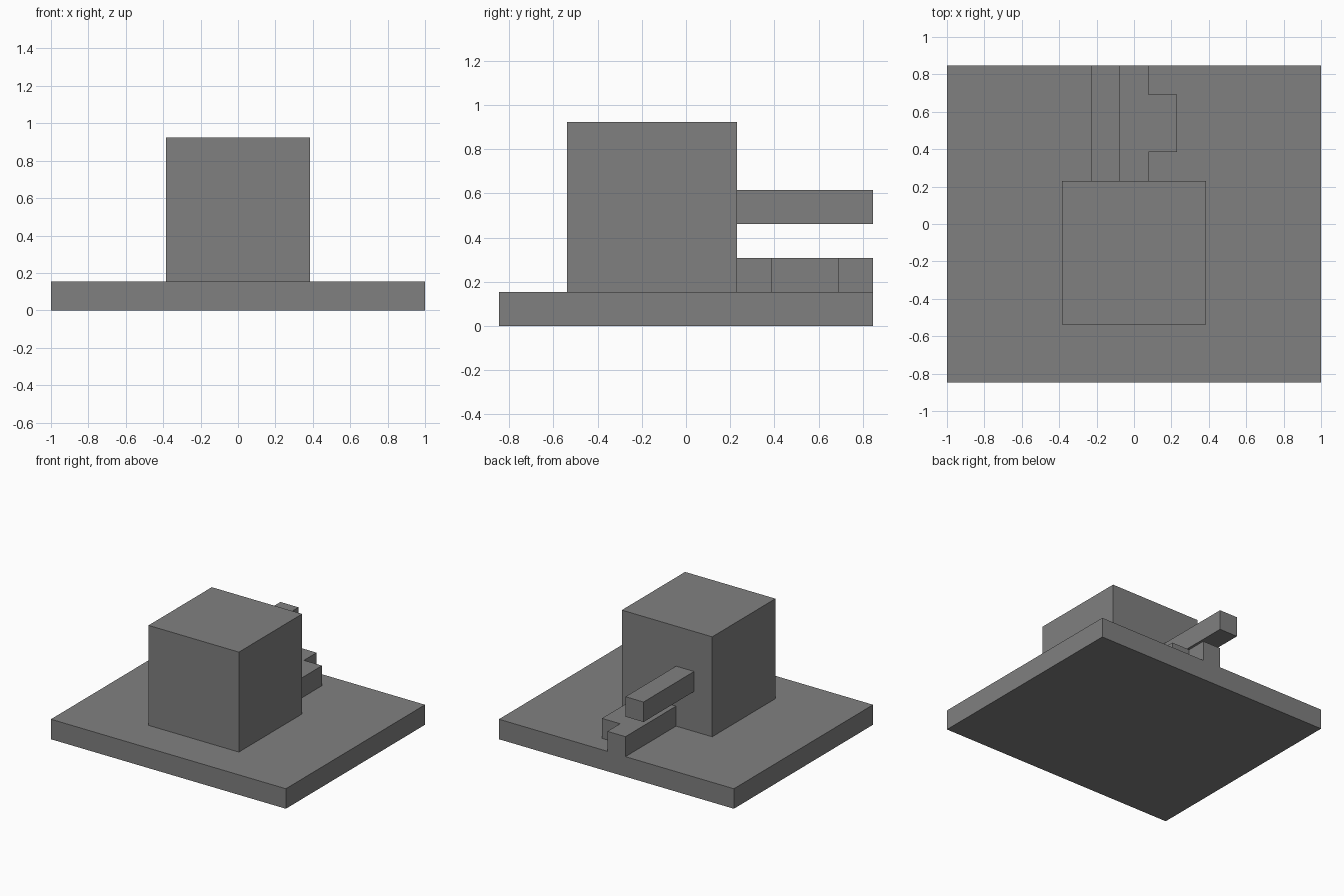
import bpy
import bmesh

cube = bpy.data.objects.get("Cube")
if cube:
    bpy.data.objects.remove(cube, do_unlink=True)

U = 1 / 13  # modelling unit: the base is 26 units wide

grey = bpy.data.materials.new("plain grey")
grey.use_nodes = True
color = (0.216, 0.216, 0.216, 1)
grey.diffuse_color = color
grey.node_tree.nodes["Principled BSDF"].inputs["Base Color"].default_value = color


def slab(name, outline, z0, z1):
    """Extrude a plan outline (in units) from height z0 to z1."""
    bm = bmesh.new()
    face = bm.faces.new([bm.verts.new((x * U, y * U, z0 * U)) for x, y in outline])
    top = bmesh.ops.extrude_face_region(bm, geom=[face])["geom"]
    verts = [v for v in top if isinstance(v, bmesh.types.BMVert)]
    bmesh.ops.translate(bm, verts=verts, vec=(0, 0, (z1 - z0) * U))
    bmesh.ops.recalc_face_normals(bm, faces=bm.faces)
    mesh = bpy.data.meshes.new(name)
    bm.to_mesh(mesh)
    bm.free()
    mesh.materials.append(grey)
    obj = bpy.data.objects.new(name, mesh)
    bpy.context.collection.objects.link(obj)
    return obj


def rect(x0, x1, y0, y1):
    return [(x0, y0), (x1, y0), (x1, y1), (x0, y1)]


# Flat base and the main block standing on it
slab("base_plate", rect(-13, 13, -11, 11), 0, 2)
slab("main_block", rect(-5, 5, -7, 3), 2, 12)

# Raised bar out of the back of the block
slab("upper_bar", rect(-3, -1, 3, 11), 6, 8)

# Bar lying on the base, with a side tab
slab("lower_bar", [(-1, 3), (1, 3), (1, 5), (3, 5), (3, 9), (1, 9), (1, 11), (-1, 11)], 2, 4)
